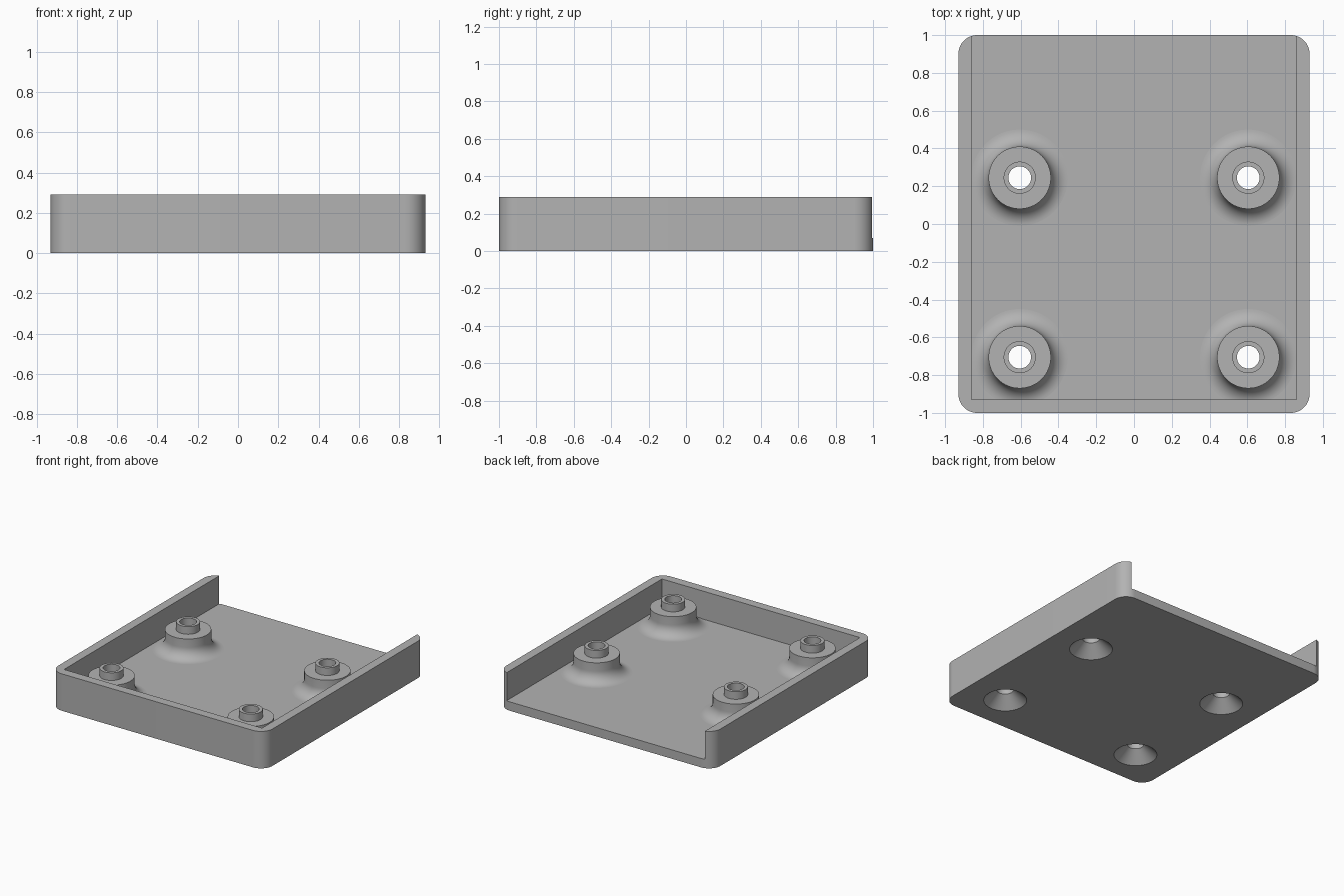
import bpy, bmesh, math

cube = bpy.data.objects.get("Cube")
if cube:
    bpy.data.objects.remove(cube, do_unlink=True)

HALF_X, HALF_Y, HEIGHT = 0.93, 1.0, 0.29
WALL, FLOOR, CORNER = 0.07, 0.07, 0.1
HOLE, SINK, SEGS = 0.06, 0.153, 64

grey = bpy.data.materials.new("plain grey")
grey.use_nodes = True
colour = (0.45, 0.45, 0.45, 1)
grey.diffuse_color = colour
grey.node_tree.nodes["Principled BSDF"].inputs["Base Color"].default_value = colour


def add_object(name, bm):
    bmesh.ops.recalc_face_normals(bm, faces=bm.faces)
    mesh = bpy.data.meshes.new(name)
    bm.to_mesh(mesh)
    bm.free()
    obj = bpy.data.objects.new(name, mesh)
    bpy.context.collection.objects.link(obj)
    mesh.materials.append(grey)
    return obj


def prism(name, outline, z0, z1):
    bm = bmesh.new()
    face = bm.faces.new([bm.verts.new((x, y, z0)) for x, y in outline])
    top = bmesh.ops.extrude_face_region(bm, geom=[face])["geom"]
    verts = [v for v in top if isinstance(v, bmesh.types.BMVert)]
    bmesh.ops.translate(bm, verts=verts, vec=(0, 0, z1 - z0))
    return add_object(name, bm)


def circle(cx, cy, r):
    return [(cx + r * math.cos(math.tau * i / SEGS), cy + r * math.sin(math.tau * i / SEGS))
            for i in range(SEGS)]


def select_only(obj):
    bpy.ops.object.select_all(action="DESELECT")
    obj.select_set(True)
    bpy.context.view_layer.objects.active = obj


def cut(obj, cutter):
    mod = obj.modifiers.new("cut", "BOOLEAN")
    mod.operation, mod.solver, mod.object = "DIFFERENCE", "EXACT", cutter
    select_only(obj)
    bpy.ops.object.modifier_apply(modifier=mod.name)
    bpy.data.objects.remove(cutter, do_unlink=True)


def smooth(obj):
    select_only(obj)
    bpy.ops.object.shade_smooth_by_angle(angle=math.radians(30))


# Tray block with rounded upright corners
outline = []
for k, (sx, sy) in enumerate([(1, 1), (-1, 1), (-1, -1), (1, -1)]):
    for i in range(13):
        a = math.pi / 2 * (k + i / 12)
        outline.append((sx * (HALF_X - CORNER) + CORNER * math.cos(a),
                        sy * (HALF_Y - CORNER) + CORNER * math.sin(a)))
tray = prism("tray", outline, 0, HEIGHT)

# Cavity, open at the back
ix, iy = HALF_X - WALL, HALF_Y - WALL
cut(tray, prism("cavity_cutter", [(-ix, -iy), (ix, -iy), (ix, 1.2), (-ix, 1.2)], FLOOR, 0.5))

# Screw boss profile: countersink, bore, neck, shoulder, then a flare to the floor
flare = 0.09
profile = [(SINK, 0), (HOLE, 0.085), (HOLE, 0.285), (0.085, 0.285), (0.085, 0.225), (0.165, 0.225)]
for i in range(13):
    a = math.pi / 2 * i / 12
    profile.append((0.165 + flare * (1 - math.cos(a)), FLOOR + flare * (1 - math.sin(a))))


def boss(name, cx, cy):
    bm = bmesh.new()
    rings = [[bm.verts.new((x, y, z)) for x, y in circle(cx, cy, r)] for r, z in profile]
    for low, high in zip(rings, rings[1:]):
        for i in range(SEGS):
            j = (i + 1) % SEGS
            bm.faces.new((low[i], low[j], high[j], high[i]))
    # Close the ring inside the floor so normals are consistent
    for i in range(SEGS):
        j = (i + 1) % SEGS
        bm.faces.new((rings[-1][i], rings[-1][j], rings[0][j], rings[0][i]))
    smooth(add_object(name, bm))


for side, x in (("left", 0.605), ("right", -0.605)):
    for end, y in (("front", -0.705), ("back", 0.245)):
        cut(tray, prism("hole_cutter", circle(x, y, SINK), -0.1, 0.2))
        boss(f"{end}_{side}_screw_boss", x, y)
smooth(tray)
